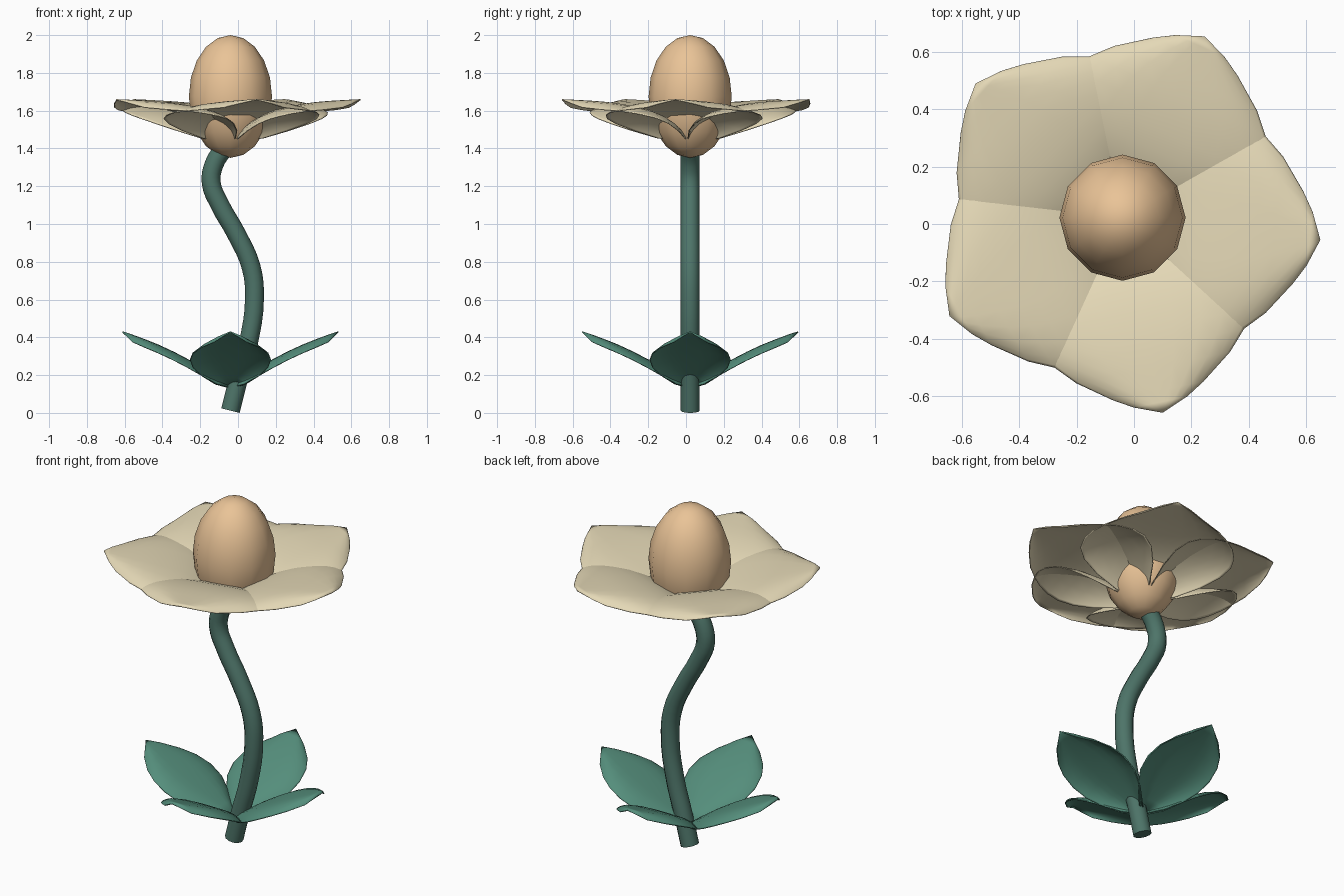
import bpy, bmesh, math
from mathutils import Matrix

if "Cube" in bpy.data.objects:
    bpy.data.objects.remove(bpy.data.objects["Cube"])

CX, CY = -0.04, 0.022


def material(name, rgb):
    m = bpy.data.materials.new(name)
    m.diffuse_color = (*rgb, 1)
    m.use_nodes = True
    m.node_tree.nodes["Principled BSDF"].inputs["Base Color"].default_value = m.diffuse_color
    return m


GREEN_STEM = material("stem_green", (0.075, 0.175, 0.14))
GREEN_LEAF = material("leaf_green", (0.09, 0.27, 0.2))
CREAM = material("petal_cream", (0.78, 0.69, 0.47))
TAN = material("bud_tan", (0.82, 0.55, 0.31))


def blade(name, rows, roll, thick, angle, mat, across=12):
    """Blade with rolled-down edges from (distance, height, half width) rows."""
    widest = max(r[2] for r in rows)
    bm = bmesh.new()
    grid = []
    for u, z, hw in rows:
        line = []
        drop = roll * min(1, hw / (0.45 * widest))
        for i in range(across + 1):
            s = math.sin(math.pi / 2 * (2 * i / across - 1))
            line.append(bm.verts.new((u, s * hw, z - drop * s ** 4)))
        grid.append(line)
    for a, b in zip(grid, grid[1:]):
        for i in range(across):
            bm.faces.new((a[i], b[i], b[i + 1], a[i + 1]))
    bmesh.ops.remove_doubles(bm, verts=bm.verts, dist=0.0005)
    bmesh.ops.recalc_face_normals(bm, faces=bm.faces)
    if sum(f.normal.z for f in bm.faces) < 0:
        bmesh.ops.reverse_faces(bm, faces=bm.faces)
    bm.transform(Matrix.Translation((CX, CY, 0)) @ Matrix.Rotation(angle, 4, 'Z'))
    for f in bm.faces:
        f.smooth = True
    me = bpy.data.meshes.new(name)
    bm.to_mesh(me)
    bm.free()
    ob = bpy.data.objects.new(name, me)
    bpy.context.collection.objects.link(ob)
    me.materials.append(mat)
    sol = ob.modifiers.new("thickness", 'SOLIDIFY')
    sol.thickness = thick
    sol.offset = -1
    return ob


# Curved stem
cu = bpy.data.curves.new("stem", 'CURVE')
cu.dimensions = '3D'
cu.bevel_depth = 0.05
cu.bevel_resolution = 4
cu.resolution_u = 4
cu.use_fill_caps = True
path = [(-0.04, 0.012), (0.0, 0.17), (0.055, 0.37), (0.087, 0.6), (0.07, 0.77),
        (-0.01, 0.95), (-0.095, 1.1), (-0.142, 1.22), (-0.125, 1.32),
        (-0.07, 1.41), (-0.04, 1.47)]
sp = cu.splines.new('BEZIER')
sp.bezier_points.add(len(path) - 1)
for p, (x, z) in zip(sp.bezier_points, path):
    p.co = (x, CY, z)
    p.handle_left_type = p.handle_right_type = 'AUTO'
cu.materials.append(GREEN_STEM)
stem = bpy.data.objects.new("stem", cu)
bpy.context.collection.objects.link(stem)

# Egg-shaped flower centre
bpy.ops.mesh.primitive_uv_sphere_add(segments=12, ring_count=10, radius=1,
                                     location=(CX, CY, 1.675))
bud = bpy.context.object
bud.name = "flower_centre"
bud.scale = (0.22, 0.22, 0.325)
bud.data.materials.append(TAN)
bpy.ops.object.shade_smooth()

# Four base leaves
leaf_rows = [(0, 0.14, 0.015), (0.07, 0.19, 0.085), (0.14, 0.236, 0.15),
             (0.22, 0.282, 0.2), (0.30, 0.324, 0.215), (0.38, 0.361, 0.2),
             (0.45, 0.389, 0.16), (0.52, 0.415, 0.09), (0.572, 0.432, 0.0)]
for i in range(4):
    blade(f"base_leaf_{i + 1}", leaf_rows, 0.042, 0.006, i * math.pi / 2, GREEN_LEAF)

# Five wide petals whose rolled edges pass beneath their neighbours
petal_rows = [(0, 1.445, 0.03), (0.06, 1.495, 0.165), (0.12, 1.54, 0.285),
              (0.19, 1.578, 0.375), (0.26, 1.605, 0.415), (0.33, 1.623, 0.413),
              (0.4, 1.637, 0.385), (0.465, 1.646, 0.337), (0.533, 1.652, 0.274),
              (0.616, 1.657, 0.162), (0.656, 1.659, 0.095), (0.694, 1.661, 0.0)]
for i in range(5):
    blade(f"petal_{i + 1}", petal_rows, 0.045, 0.005,
          math.radians(-6.4 + 72 * i), CREAM)
